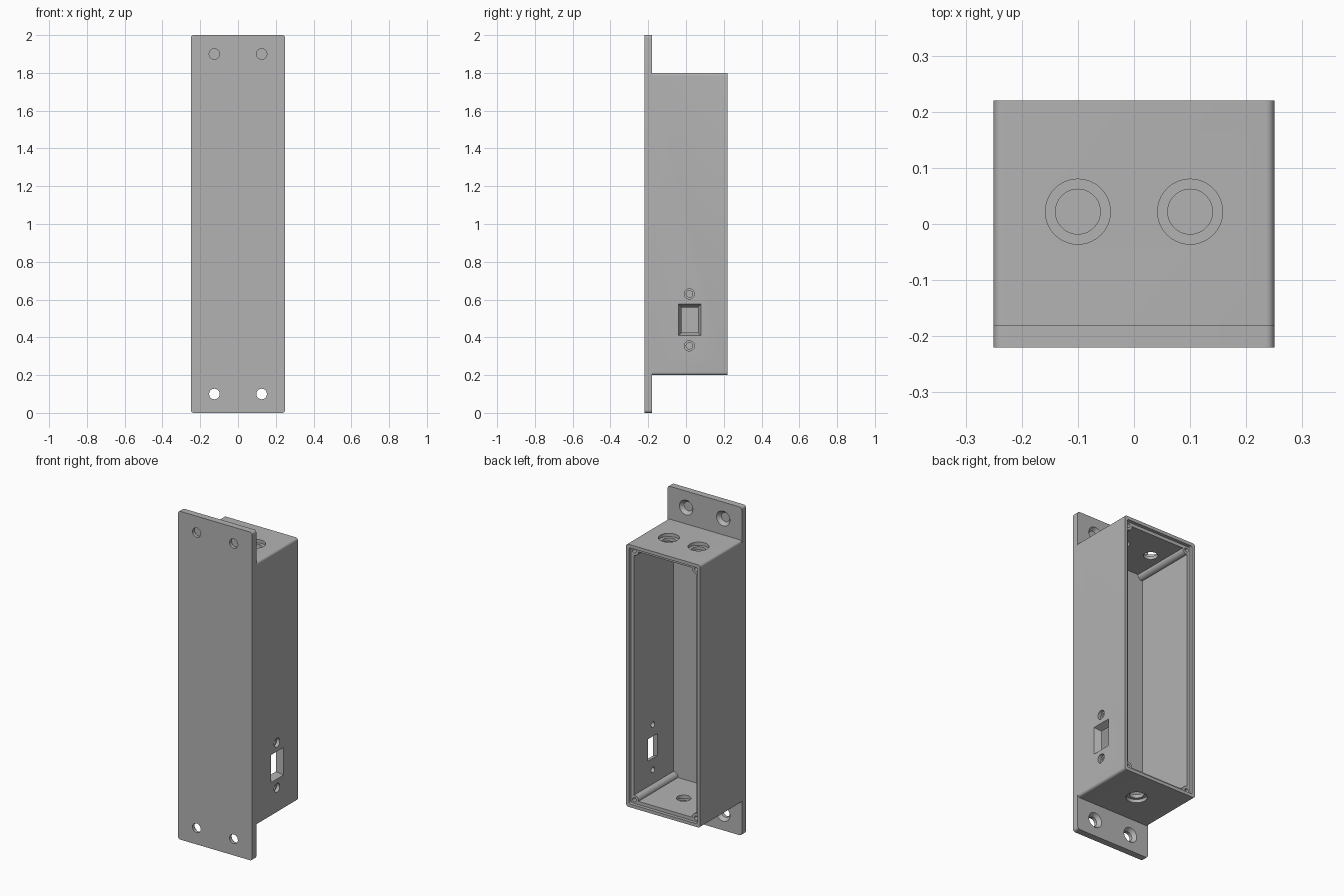
import bpy, bmesh, math
from mathutils import Matrix, Vector

cube = bpy.data.objects.get("Cube")
if cube:
    bpy.data.objects.remove(cube, do_unlink=True)

grey = bpy.data.materials.new("grey plastic")
grey.use_nodes = True
grey.diffuse_color = (0.45, 0.45, 0.45, 1)
grey.node_tree.nodes["Principled BSDF"].inputs["Base Color"].default_value = (0.45, 0.45, 0.45, 1)


def make(name, bm):
    bmesh.ops.recalc_face_normals(bm, faces=bm.faces)
    mesh = bpy.data.meshes.new(name)
    bm.to_mesh(mesh)
    bm.free()
    mesh.materials.append(grey)
    ob = bpy.data.objects.new(name, mesh)
    bpy.context.collection.objects.link(ob)
    return ob


def slab(name, half_x, z0, z1, y0, y1, radius):
    """Rounded rectangle in x and z, extruded along y."""
    bm = bmesh.new()
    bmesh.ops.create_cube(bm, size=1)
    for v in bm.verts:
        v.co = (v.co.x * 2 * half_x, (y0, y1)[v.co.y > 0], (z0, z1)[v.co.z > 0])
    if radius:
        edges = [e for e in bm.edges if abs(e.verts[0].co.y - e.verts[1].co.y) > 1e-4]
        bmesh.ops.bevel(bm, geom=edges, offset=radius, segments=6, profile=0.5, affect='EDGES')
    return make(name, bm)


def drill(name, start, end, r0, r1, sides=40):
    """Cylinder or cone between two points."""
    a, b = Vector(start), Vector(end)
    turn = (b - a).to_track_quat('Z', 'Y').to_matrix().to_4x4()
    bm = bmesh.new()
    bmesh.ops.create_cone(bm, cap_ends=True, segments=sides, radius1=r0, radius2=r1,
                          depth=(b - a).length, matrix=Matrix.Translation((a + b) / 2) @ turn)
    return make(name, bm)


def combine(target, tool, operation='DIFFERENCE'):
    mod = target.modifiers.new("combine", 'BOOLEAN')
    mod.operation, mod.solver, mod.object = operation, 'EXACT', tool
    bpy.ops.object.select_all(action='DESELECT')
    bpy.context.view_layer.objects.active = target
    target.select_set(True)
    bpy.ops.object.modifier_apply(modifier=mod.name)
    bpy.data.objects.remove(tool, do_unlink=True)


# Mounting plate joined to the box, then hollowed from the back with a lid rebate
housing = slab("housing", 0.25, 0, 2, -0.22, -0.18, 0.015)
combine(housing, slab("box", 0.25, 0.2, 1.8, -0.2, 0.22, 0.015), 'UNION')
combine(housing, slab("cavity", 0.21, 0.24, 1.76, -0.18, 0.3, 0))
combine(housing, slab("lid_rebate", 0.23, 0.22, 1.78, 0.2, 0.3, 0.01))

# Corner posts with pilot holes for the lid screws
for x in (-0.208, 0.208):
    for z in (0.242, 1.758):
        combine(housing, drill("post", (x, -0.19, z), (x, 0.199, z), 0.028, 0.028), 'UNION')
        combine(housing, drill("pilot", (x, 0.05, z), (x, 0.3, z), 0.012, 0.012, 24))

# Countersunk mounting holes in the plate
for x in (-0.125, 0.125):
    for z in (0.1, 1.9):
        combine(housing, drill("hole", (x, -0.3, z), (x, -0.1, z), 0.028, 0.028))
        combine(housing, drill("sink", (x, -0.201, z), (x, -0.179, z), 0.028, 0.046))

# Counterbored cable holes: two on top, one underneath
for x, outer, inner in ((-0.1, 1.8, 1.76), (0.1, 1.8, 1.76), (0, 0.2, 0.24)):
    away = 0.05 if outer > inner else -0.05
    combine(housing, drill("bore", (x, 0.022, inner - away), (x, 0.022, outer + away), 0.04, 0.04))
    combine(housing, drill("step", (x, 0.022, (outer + inner) / 2), (x, 0.022, outer + away), 0.058, 0.058))

# Tapered switch window with its two screw holes in the left wall
bm = bmesh.new()
bmesh.ops.create_cube(bm, size=2)
for v in bm.verts:
    out = v.co.x > 0
    hy, hz = (0.061, 0.084) if out else (0.042, 0.065)
    v.co = (0.251 if out else 0.205, 0.02 + v.co.y * hy, 0.492 + v.co.z * hz)
combine(housing, make("window", bm))
for z in (0.355, 0.63):
    combine(housing, drill("screw", (0.15, 0.018, z), (0.3, 0.018, z), 0.017, 0.017, 32))
    combine(housing, drill("screw_sink", (0.23, 0.018, z), (0.3, 0.018, z), 0.027, 0.027, 32))

# Smooth curves, sharp edges
bpy.ops.object.select_all(action='DESELECT')
housing.select_set(True)
bpy.context.view_layer.objects.active = housing
bpy.ops.object.shade_smooth_by_angle(angle=math.radians(30))
